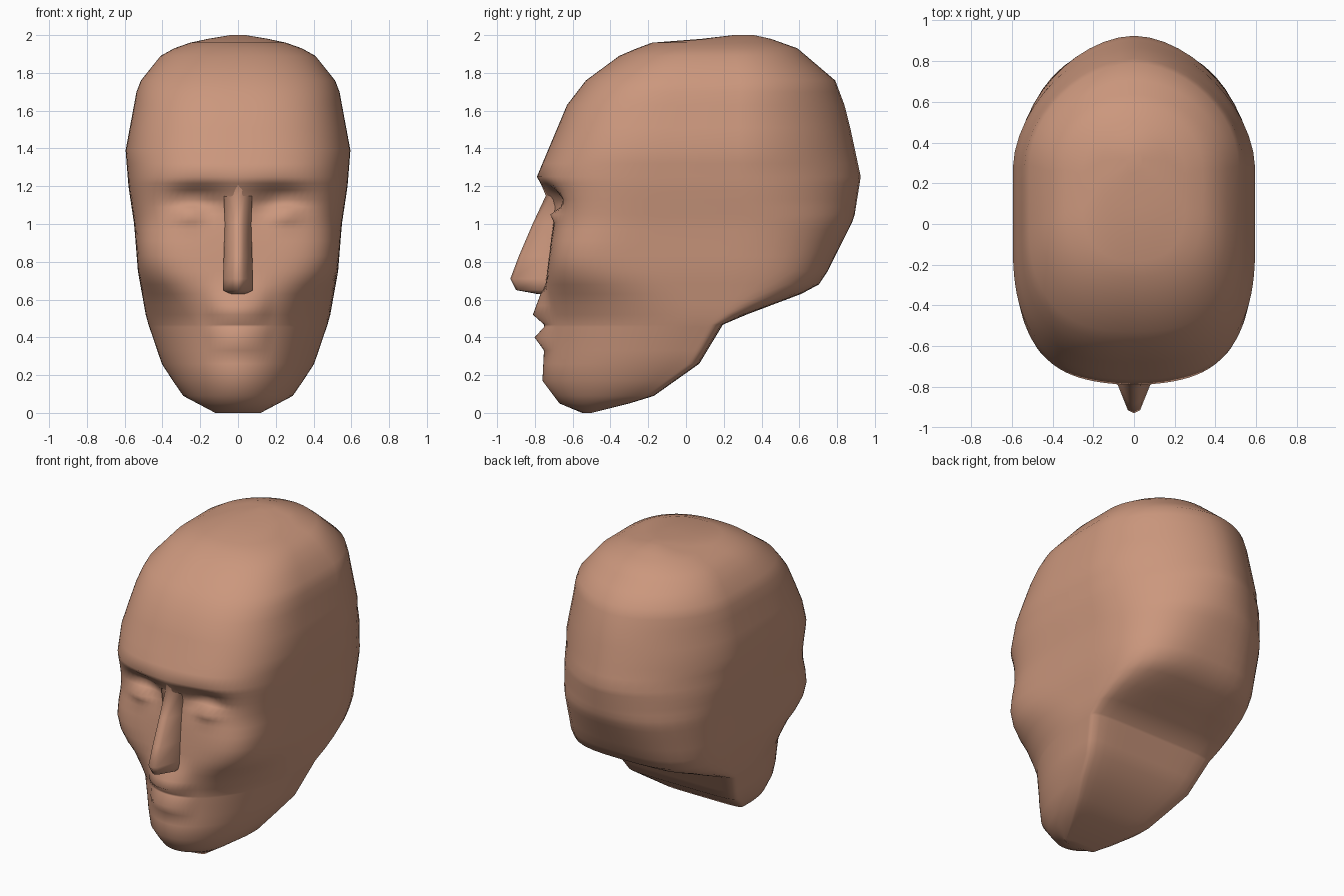
import bpy, bmesh, math

if "Cube" in bpy.data.objects:
    bpy.data.objects.remove(bpy.data.objects["Cube"])

skin = bpy.data.materials.new("warm_skin")
skin.diffuse_color = (0.60, 0.31, 0.205, 1)
skin.use_nodes = True
skin.node_tree.nodes["Principled BSDF"].inputs["Base Color"].default_value = skin.diffuse_color


def interp(table, z):
    """Piecewise-linear lookup in a list of (z, value)."""
    if z <= table[0][0]:
        return table[0][1]
    for (z0, v0), (z1, v1) in zip(table, table[1:]):
        if z <= z1:
            return v0 + (v1 - v0) * (z - z0) / (z1 - z0)
    return table[-1][1]


def loft(name, rings):
    """Skin a stack of equal-length rings and cap both ends."""
    bm = bmesh.new()
    vs = [[bm.verts.new(p) for p in ring] for ring in rings]
    n = len(vs[0])
    for a, b in zip(vs, vs[1:]):
        for i in range(n):
            j = (i + 1) % n
            bm.faces.new((a[i], a[j], b[j], b[i]))
    bm.faces.new(vs[0])
    bm.faces.new(vs[-1])
    bmesh.ops.recalc_face_normals(bm, faces=bm.faces)
    for f in bm.faces:
        f.smooth = True
    me = bpy.data.meshes.new(name)
    bm.to_mesh(me)
    bm.free()
    me.materials.append(skin)
    ob = bpy.data.objects.new(name, me)
    bpy.context.collection.objects.link(ob)
    return ob


def mirrored(half):
    """Half ring from front centre to back centre -> full ring."""
    return half + [(-x, y, z) for x, y, z in reversed(half[1:-1])]


# Head profiles: front line, back line, half width
front = [(0, -.55), (.05, -.67), (.17, -.76), (.33, -.752), (.63, -.75),
         (.83, -.725), (1.0, -.705), (1.1, -.725), (1.18, -.755), (1.25, -.79),
         (1.63, -.63), (1.76, -.53), (1.9, -.34), (1.96, -.18), (1.98, .08), (2, .25)]
back = [(0, -.50), (.05, -.30), (.09, -.17), (.26, .07), (.475, .20),
        (.66, .69), (.75, .75), (1.03, .89), (1.25, .925), (1.6, .85),
        (1.76, .79), (1.93, .59), (1.98, .45), (2, .36)]
width = [(0, .12), (.09, .29), (.25, .40), (.5, .485), (.75, .53), (1, .55),
         (1.2, .58), (1.39, .595), (1.74, .53), (1.89, .41), (1.94, .32),
         (1.97, .22), (2, .04)]
# Cross-section: corner squareness and where front and back curves begin
front_round = [(0, 2), (.48, 2.0), (.63, 2.6), (.80, 4.4), (.9, 4.2), (1.05, 3.5),
               (1.25, 2.75), (1.5, 2.7), (2, 2.4)]
back_round = [(0, 6), (.475, 6), (.66, 3.3), (.85, 2.6), (1.1, 2.0),
              (1.3, 1.75), (1.6, 1.75), (2, 2)]
front_start = [(0, .6), (.1, .85), (.475, .85), (.66, .5), (.83, .4)]
back_start = [(0, .9), (.475, .9), (.66, .62)]
lips = [(.33, 0), (.40, .05), (.455, .0), (.467, .0), (.52, .06), (.63, .02), (.68, 0)]


def bump(x, z, cx, cz, sx, sz):
    return math.exp(-((x - cx) / sx) ** 2 - ((z - cz) / sz) ** 2)


def relief(x, z):
    """Forward push of the face: lips, eye sockets, eyes."""
    d = interp(lips, z) * max(0, 1 - (x / .175) ** 2)
    d -= .085 * bump(x, z, .22, 1.115, .15, .08)
    d += .06 * bump(x, z, .25, 1.055, .08, .04)
    return d


levels = [0, .05, .09, .17, .26, .33, .40, .455, .467, .52, .57, .63, .68, .75,
          .83, .91, .97, 1.01, 1.05, 1.09, 1.13, 1.18, 1.215, 1.25, 1.32, 1.39,
          1.51, 1.63, 1.70, 1.76, 1.83, 1.89, 1.93, 1.96, 1.98, 2.0]
NF, NB = 28, 12
rings = []
for z in levels:
    yf, yb, w = interp(front, z), interp(back, z), interp(width, z)
    nf, nb = interp(front_round, z), interp(back_round, z)
    cf = yf + interp(front_start, z) * (yb - yf)
    cb = yf + interp(back_start, z) * (yb - yf)
    half = []
    for i in range(NF + 1):
        t = i / NF * math.pi / 2
        s, c = math.sin(t), abs(math.cos(t))
        r = (s ** nf + c ** nf) ** (-1 / nf)
        x = w * r * s
        y = cf - (cf - yf) * r * c
        if i < NF * .75:
            y -= relief(x, z)
        half.append((x if i else 0, y, z))
    for i in range(NB + 1):
        t = i / NB * math.pi / 2
        s, c = math.sin(t), abs(math.cos(t))
        r = (s ** nb + c ** nb) ** (-1 / nb)
        half.append((w * r * c if i < NB else 0, cb + (yb - cb) * r * s, z))
    rings.append(mirrored(half))
loft("head", rings)

# Nose: z, ridge y, ridge half width, wing y, wing half width
nose_rows = [(.63, -.79, .03, -.76, .04), (.65, -.90, .025, -.79, .08),
             (.71, -.93, .03, -.79, .08), (.83, -.885, .03, -.745, .075),
             (1.0, -.812, .03, -.70, .07), (1.15, -.742, .035, -.715, .075),
             (1.24, -.78, .05, -.75, .11)]
nose = []
for z, ry, rw, wy, ww in nose_rows:
    nose.append(mirrored([(0, ry, z), (rw, ry + .015, z), (ww, wy, z),
                          (ww, -.62, z), (0, -.62, z)]))
nose_ob = loft("nose", nose)

# Keep only the hard creases (nose underside) sharp
bpy.context.view_layer.objects.active = nose_ob
nose_ob.select_set(True)
bpy.ops.object.shade_smooth_by_angle(angle=math.radians(65))
